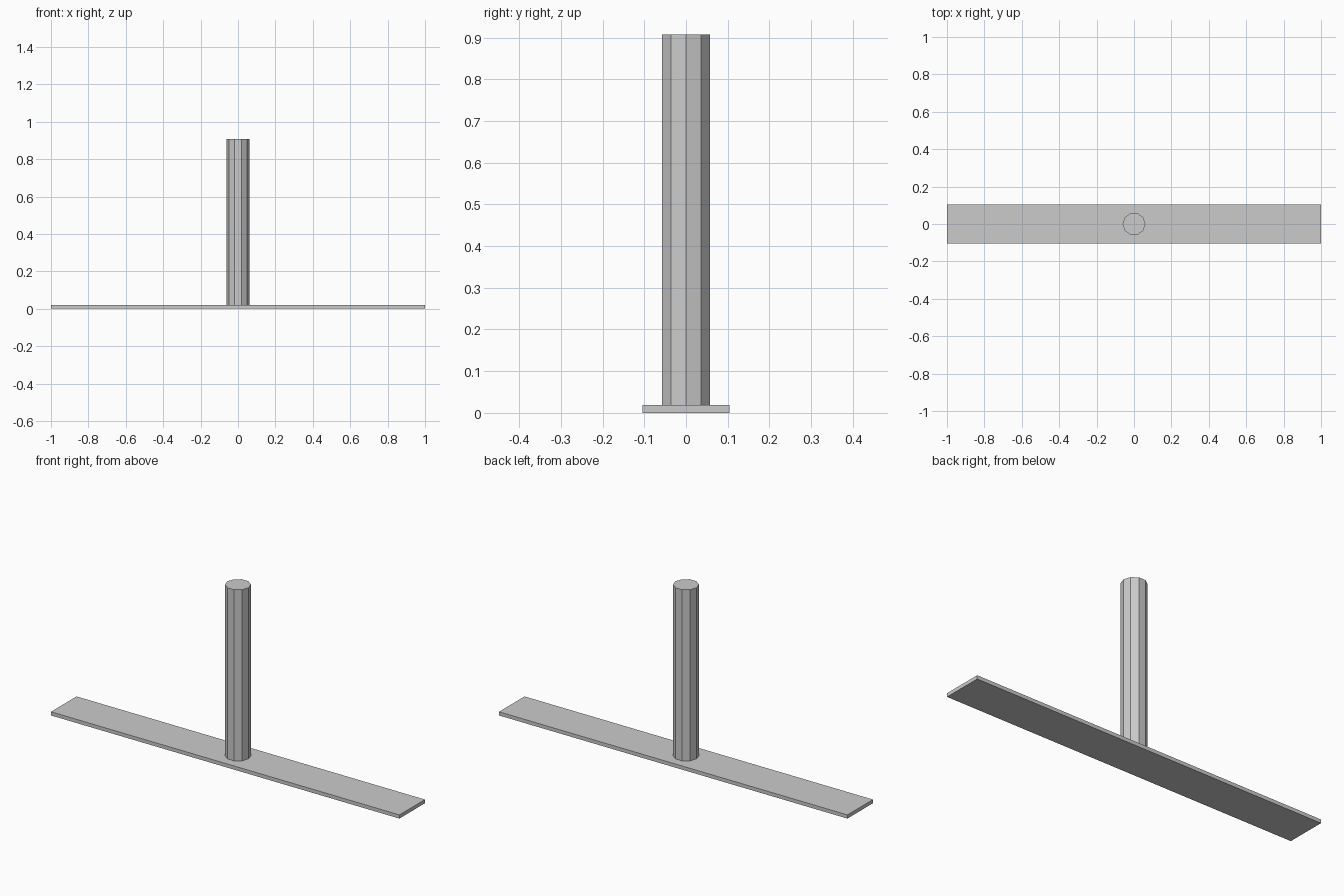
import bpy
import math

if "Cube" in bpy.data.objects:
    bpy.data.objects.remove(bpy.data.objects["Cube"])

BASE_TOP = 0.019
POST_TOP = 0.907

# Flat base plate, resting on z = 0
bpy.ops.mesh.primitive_cube_add(size=1, location=(0, 0, BASE_TOP / 2))
base = bpy.context.object
base.name = "base_plate"
base.scale = (2.0, 0.209, BASE_TOP)
bpy.ops.object.transform_apply(location=False, rotation=False, scale=True)

# Ten-sided upright post, corners on the x axis
bpy.ops.mesh.primitive_cylinder_add(
    vertices=10, radius=0.061, depth=POST_TOP - BASE_TOP,
    location=(0, 0, (POST_TOP + BASE_TOP) / 2),
    rotation=(0, 0, math.radians(90)))
post = bpy.context.object
post.name = "upright_post"
